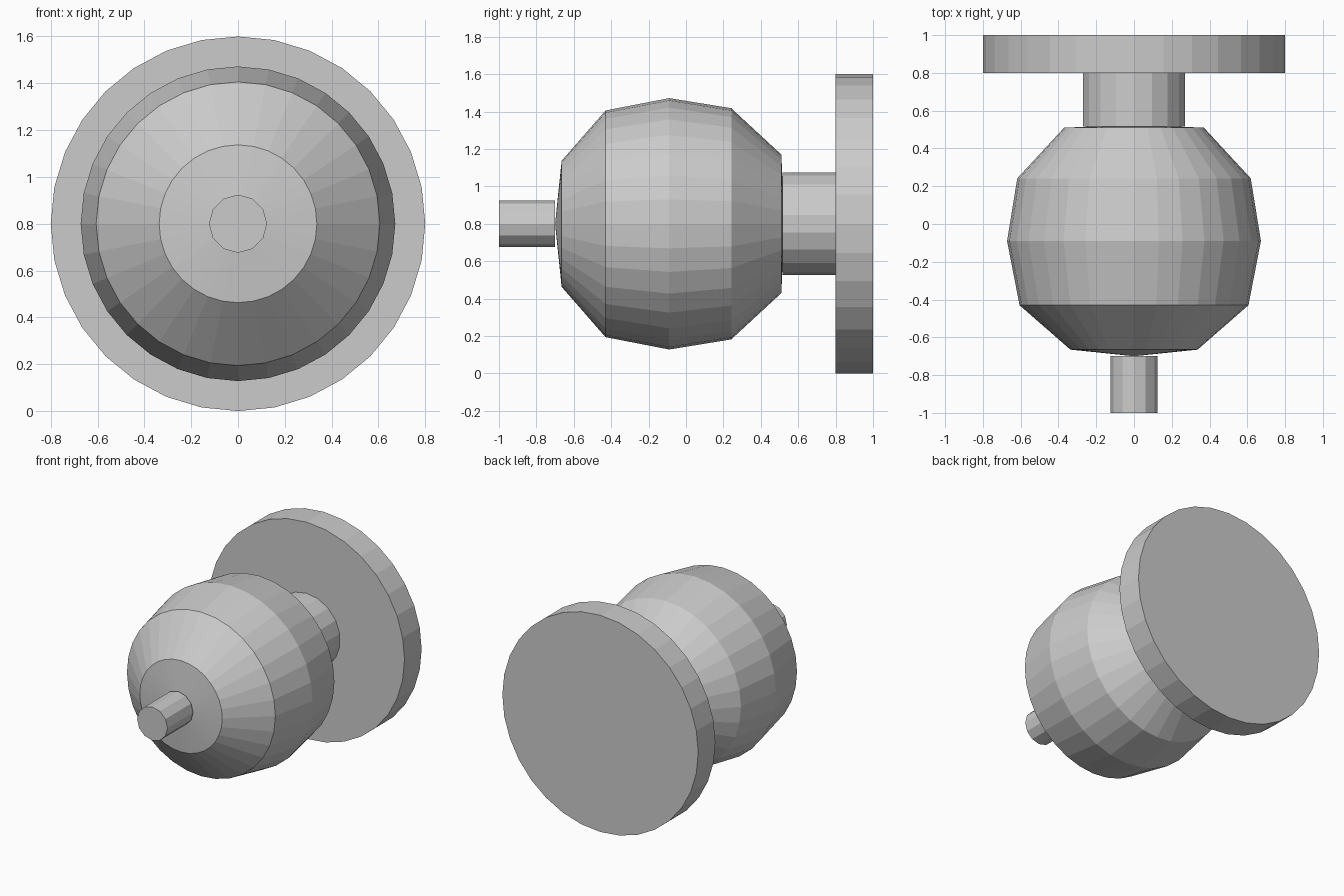
import bpy, bmesh
from math import sin, cos, pi

if "Cube" in bpy.data.objects:
    bpy.data.objects.remove(bpy.data.objects["Cube"])

AXIS_Z = 0.8


def lathe(name, profile, sides):
    """Revolve (y, radius) points about the horizontal y axis; radius 0 makes a pole."""
    bm = bmesh.new()
    rings = []
    for y, r in profile:
        if r == 0:
            rings.append([bm.verts.new((0, y, AXIS_Z))] * sides)
        else:
            rings.append([bm.verts.new((r * sin(2 * pi * i / sides), y,
                                        AXIS_Z + r * cos(2 * pi * i / sides)))
                          for i in range(sides)])
    for a, b in zip(rings, rings[1:]):
        for i in range(sides):
            j = (i + 1) % sides
            bm.faces.new(list(dict.fromkeys((a[i], a[j], b[j], b[i]))))
    # Flat caps on any end that is not a pole
    for (y, r), ring in ((profile[0], rings[0]), (profile[-1], rings[-1])):
        if r > 0:
            bm.faces.new(ring)
    bmesh.ops.recalc_face_normals(bm, faces=bm.faces)
    mesh = bpy.data.meshes.new(name)
    bm.to_mesh(mesh)
    bm.free()
    obj = bpy.data.objects.new(name, mesh)
    bpy.context.collection.objects.link(obj)
    return obj


# Round mounting plate at the back
lathe("back_plate", [(0.8, 0.8), (1.0, 0.8)], 32)

# Neck joining the plate and the body
lathe("neck", [(0.515, 0.275), (0.8, 0.275)], 18)

# Faceted barrel-shaped body
lathe("body", [(-0.70, 0), (-0.665, 0.337), (-0.43, 0.606), (-0.09, 0.672),
               (0.242, 0.618), (0.51, 0.37), (0.525, 0)], 32)

# Thin pin at the front
lathe("front_pin", [(-1.0, 0.124), (-0.70, 0.124)], 12)
